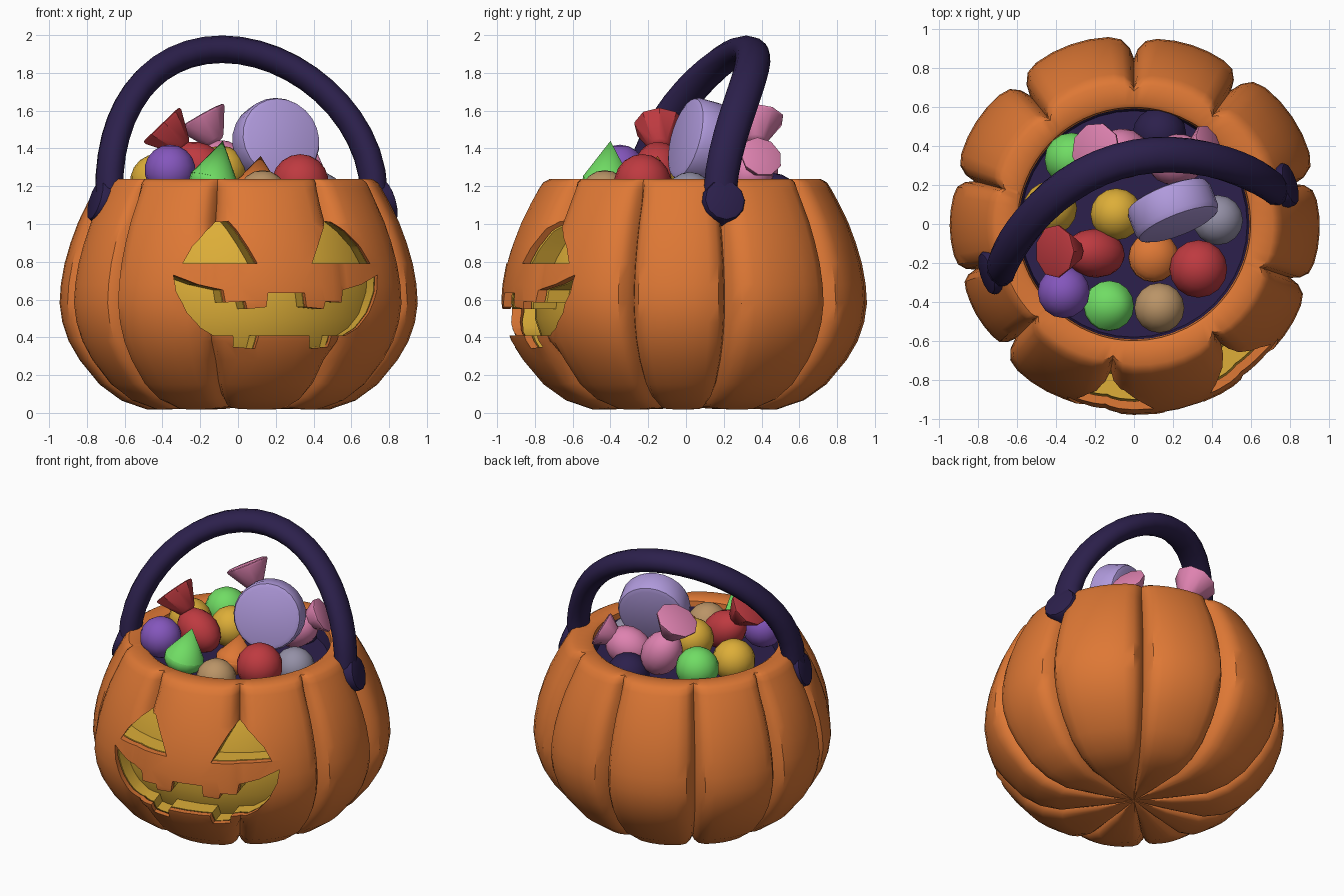
import bpy, bmesh, math
from mathutils import Matrix, Vector

if "Cube" in bpy.data.objects:
    bpy.data.objects.remove(bpy.data.objects["Cube"])

TURN = Matrix.Rotation(math.radians(16.5), 4, 'Z')   # whole basket is turned a little


def material(name, hexcol):
    m = bpy.data.materials.new(name)
    rgb = [int(hexcol[i:i + 2], 16) / 255 for i in (0, 2, 4)]
    m.diffuse_color = [c / 12.92 if c <= 0.04045 else ((c + 0.055) / 1.055) ** 2.4 for c in rgb] + [1]
    m.use_nodes = True
    m.node_tree.nodes["Principled BSDF"].inputs["Base Color"].default_value = m.diffuse_color
    return m


MATS = {n: material(n, h) for n, h in dict(
    orange="DE7835", dark_purple="2C204C", yellow="DDAE38", red="BE3A40", pink="DE82B0",
    lilac="B09ADC", green="70DC64", purple="8456BC", tan="BA9467", grey="9490A6").items()}


def finish(bm, name, *mats, angle=35):
    bmesh.ops.remove_doubles(bm, verts=bm.verts, dist=0.0005)
    bmesh.ops.recalc_face_normals(bm, faces=bm.faces)
    me = bpy.data.meshes.new(name)
    bm.to_mesh(me)
    bm.free()
    ob = bpy.data.objects.new(name, me)
    bpy.context.collection.objects.link(ob)
    for m in mats:
        me.materials.append(MATS[m])
    smooth(ob, angle)
    return ob


def smooth(ob, angle):
    bpy.ops.object.select_all(action='DESELECT')
    ob.select_set(True)
    bpy.context.view_layer.objects.active = ob
    bpy.ops.object.shade_smooth_by_angle(angle=math.radians(angle))


def loft(bm, rings, caps=False):
    """Skin a list of closed rings of points."""
    vs = [[bm.verts.new(p) for p in ring] for ring in rings]
    n = len(rings[0])
    for a, b in zip(vs, vs[1:]):
        for i in range(n):
            bm.faces.new((a[i], a[(i + 1) % n], b[(i + 1) % n], b[i]))
    if caps:
        bm.faces.new(vs[0])
        bm.faces.new(vs[-1])


def lathe(bm, profile, n=40):
    loft(bm, [[(r * math.cos(i * math.tau / n), r * math.sin(i * math.tau / n), z) for i in range(n)]
              for r, z in profile])


def step(a, b, x):
    t = min(1, max(0, (x - a) / (b - a)))
    return t * t * (3 - 2 * t)


# --- pumpkin shell: ten uneven lobes, grooves fading out around the face ---
WALL = [(0, .045, 1), (.25, .022, 1), (.5, .018, 1), (.64, .065, 1), (.76, .15, 1), (.87, .28, 1),
        (.93, .38, 1), (.965, .48, 1), (.98, .58, 1), (.973, .68, 1), (.953, .79, 1),
        (.92, .90, 1), (.878, 1.01, 1), (.828, 1.11, 1)]
RIM = [(.785, 1.185, .8), (.76, 1.22, .6), (.725, 1.238, .45), (.62, 1.238, .05), (.598, 1.225, 0),
       (.59, 1.16, 0)]
GROOVES = [a - 16.5 for a in (-54, -19, 14, 54, 90, 129, 165, 196, 224, 261, 306)]
SAMPLES = (0, .035, .1, .2, .35, .5, .65, .8, .9, .965)


def body_ring(r, z, groove):
    pts = []
    for a0, a1 in zip(GROOVES, GROOVES[1:]):
        size = min(1, 1 - (40 - (a1 - a0)) * .004)          # narrow lobes bulge less
        for t in SAMPLES:
            a = a0 + (a1 - a0) * t
            d = abs(2 * t - 1)
            off = abs((a - 270 + 180) % 360 - 180)
            fade = 1
            if off < 38:
                fade = 1 - .85 * step(.28, .42, z) * (1 - step(.80, .94, z))
            dent = (.17 * d ** 2 + .83 * d ** 9) * groove
            grow = 1 + (size - 1) * (1 - d ** 6) * min(1, groove * 1.5)
            f = grow * (1 - .135 * dent * fade)
            lift = .05 * dent * (1 - step(.5, .9, r)) * (r > 0) if z < .3 else 0
            pts.append((r * f * math.cos(math.radians(a)), r * f * math.sin(math.radians(a)), z + lift))
    return pts


def shrunk(k, rise):
    return [(r * k, z + (rise if z < .2 else 0), g) for r, z, g in WALL]


bm = bmesh.new()
loft(bm, [body_ring(*p) for p in WALL + RIM + shrunk(.955, .04)[::-1]])
shell = finish(bm, "pumpkin_shell", "orange")

# yellow inner layer, carved by the same openings
bm = bmesh.new()
loft(bm, [body_ring(*p) for p in shrunk(.945, .05)[:-1] + [(.80, 1.06, 1), (0, 1.08, 0)]])
inner = finish(bm, "yellow_inner_layer", "yellow")

# --- carved face cutters ---
MOUTH = [(.1, .635), (.11, .56), (.21, .55), (.22, .59), (.32, .585), (.33, .65), (.45, .68), (.56, .73),
         (.55, .64), (.5, .53), (.43, .45), (.36, .41), (.27, .41), (.26, .35), (.15, .34), (.14, .41)]
EYE = [(.15, .79), (.19, .875), (.24, .97), (.27, 1.015), (.31, 1.01), (.38, .96), (.46, .88), (.515, .79)]


def mirror(pts):
    return [(-x, z) for x, z in reversed(pts)]


bm = bmesh.new()
for shape in (MOUTH + mirror(MOUTH), EYE, mirror(EYE)):
    loft(bm, [[(x - .02, y, z) for x, z in shape] for y in (-1.3, -.4)], caps=True)
cutter = finish(bm, "face_cutter")
cutter.hide_render = True
for ob in (shell, inner):
    mod = ob.modifiers.new("face", 'BOOLEAN')
    mod.operation, mod.solver, mod.object = 'DIFFERENCE', 'EXACT', cutter
    bpy.context.view_layer.objects.active = ob
    bpy.ops.object.modifier_apply(modifier="face")
    smooth(ob, 35)
    ob.data.transform(TURN)
bpy.data.objects.remove(cutter)

# --- yellow back wall behind the carved face ---
bm = bmesh.new()
lathe(bm, [(0, .2), (.66, .2), (.75, .35), (.80, .5), (.80, .68), (.77, .82), (.71, 1.0), (.68, 1.05), (0, 1.05)])
finish(bm, "yellow_back_wall", "yellow").data.transform(TURN)

# --- dark floor inside the opening ---
bm = bmesh.new()
lathe(bm, [(.592, 1.19), (.58, 1.11), (0, 1.11)])
finish(bm, "inside_floor", "dark_purple")


# --- handle: flattened tube on a backward-leaning arch ---
def arch(t):
    s = math.sin(t)
    return Vector((.73 * math.cos(t) + .01, .36 * max(s, 0) ** 1.7 - .03, 1.17 + .755 * s))


bm = bmesh.new()
rings = []
for i in range(25):
    t = math.pi * i / 24
    p = arch(t)
    tan = (arch(t + .01) - arch(t - .01)).normalized()
    side = Vector((0, 1, 0))
    side = (side - tan * side.dot(tan)).normalized()
    out = tan.cross(side)
    rings.append([p + side * .092 * math.cos(k * math.tau / 12) + out * .073 * math.sin(k * math.tau / 12)
                  for k in range(12)])
loft(bm, rings, caps=True)
finish(bm, "handle", "dark_purple", angle=50).data.transform(TURN)


def place(center, axis):
    return Matrix.Translation(center) @ Vector(axis).to_track_quat('Z', 'Y').to_matrix().to_4x4()


def cone(name, mat, center, axis, r1, r2, depth, bevel=0, seg=16):
    bm = bmesh.new()
    bmesh.ops.create_cone(bm, cap_ends=True, segments=seg, radius1=r1, radius2=r2, depth=depth)
    if bevel:
        rim = [e for e in bm.edges if any(len(f.verts) > 4 for f in e.link_faces)]
        bmesh.ops.bevel(bm, geom=rim, offset=bevel, segments=2, affect='EDGES', profile=.5)
    bm.transform(place(center, axis))
    return finish(bm, name, mat)


def ball(name, mat, center, r, axis=(0, 0, 1), stretch=1):
    bm = bmesh.new()
    bmesh.ops.create_uvsphere(bm, u_segments=16, v_segments=9, radius=r)
    bm.transform(place(center, axis) @ Matrix.Diagonal((1, 1, stretch, 1)))
    return finish(bm, name, mat, angle=50)


# handle knobs
for side, s in (("right", 1), ("left", -1)):
    cone("handle_knob_" + side, "dark_purple", (s * .755 + .015, -.03, 1.11), (s, 0, .3), .118, .112, .13,
         .015, 12).data.transform(TURN)

# --- round sweets ---
for i, (mat, c, r) in enumerate([
        ("red", (.33, -.23, 1.22), .15), ("tan", (.13, -.43, 1.155), .13),
        ("purple", (-.36, -.35, 1.285), .135), ("yellow", (-.09, .05, 1.28), .135),
        ("yellow", (-.43, .08, 1.23), .14), ("grey", (.43, .02, 1.145), .13),
        ("green", (-.32, .33, 1.24), .14), ("dark_purple", (.13, .46, 1.13), .14)]):
    ball("round_sweet_%d" % (i + 1), mat, c, r)

# --- drop-shaped sweets ---
for name, mat, c, tip in (("green_drop", "green", (-.13, -.42, 1.22), (-.08, -.40, 1.44)),
                          ("orange_drop", "orange", (.10, -.17, 1.18), (.12, -.15, 1.36))):
    axis = Vector(tip) - Vector(c)
    ball(name + "_base", mat, c, .13, axis, .7)
    cone(name + "_tip", mat, Vector(c) + axis * .55, axis, .128, 0, axis.length * .9)

# --- lollipop disc ---
cone("lollipop_disc", "lilac", (.2, .07, 1.435), (.36, -.92, .25), .226, .226, .18, .035, 24)


# --- wrapped sweets: oval middle with blunt flared wrapper ends ---
def wrapped(name, mat, c, r, axis, stretch, flare):
    ball(name, mat, c, r, axis, stretch)
    a, b, rad = Vector(flare[0]), Vector(flare[1]), flare[2]
    cone(name + "_wrapper", mat, (a + b) / 2, b - a, .05, rad, (b - a).length, .02, 9)


wrapped("red_wrapped_sweet", "red", (-.2, -.15, 1.30), .125, (-.8, .1, .5), 1.3,
        ((-.29, -.14, 1.40), (-.41, -.14, 1.525), .145))
wrapped("pink_wrapped_sweet", "pink", (-.06, .36, 1.29), .13, (-.5, 0, .8), 1.25,
        ((-.12, .37, 1.43), (-.20, .38, 1.57), .15))
wrapped("pink_wrapped_sweet_back", "pink", (.22, .33, 1.25), .13, (.8, .2, .3), 1.2,
        ((.29, .36, 1.30), (.39, .40, 1.36), .125))
